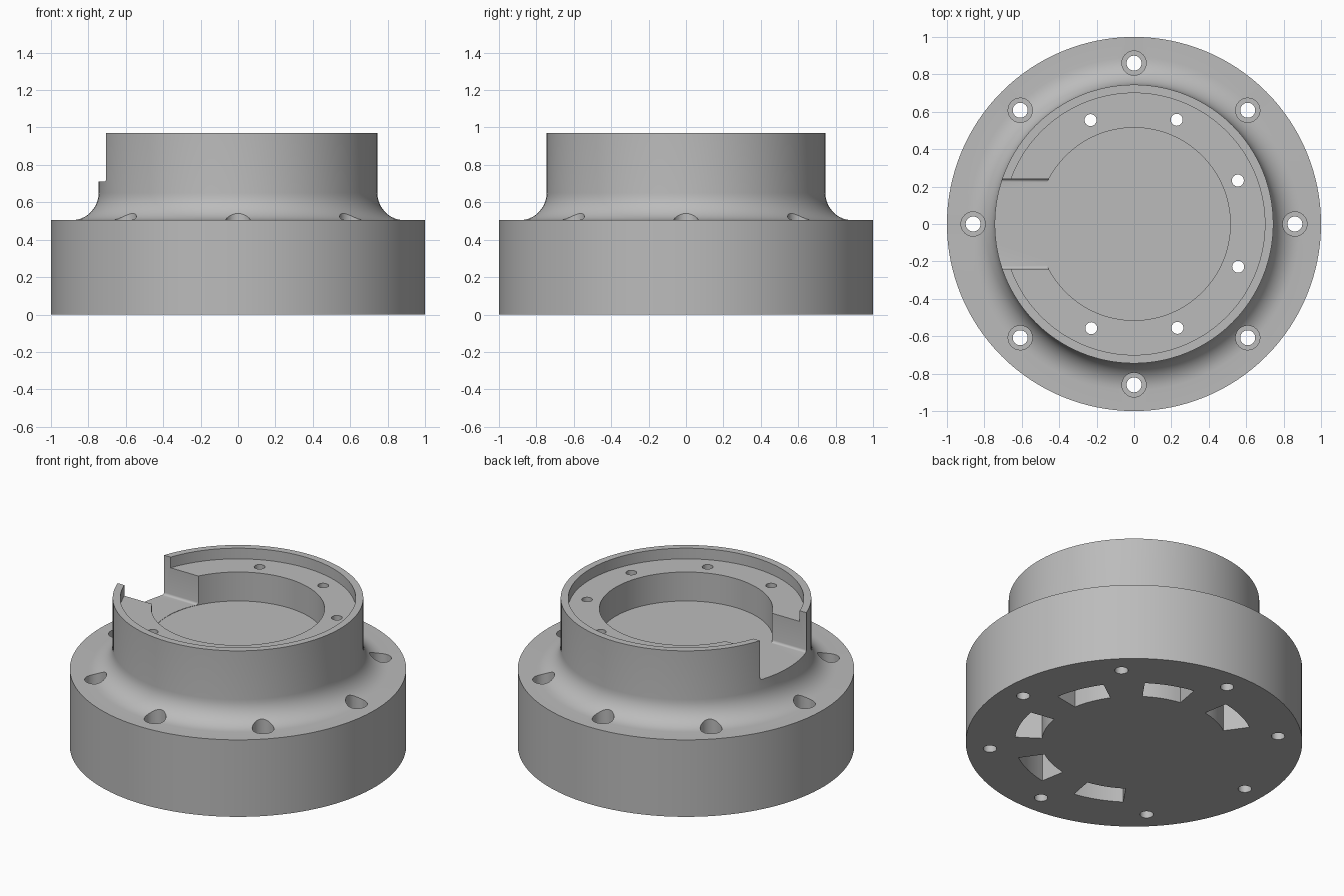
import bpy, bmesh, math
from mathutils import Vector

if "Cube" in bpy.data.objects:
    bpy.data.objects.remove(bpy.data.objects["Cube"])


def lathe(bm, profile, segs, cx=0.0, cy=0.0):
    """Revolve (radius, z) points, closing both ends with flat caps."""
    rings = []
    for r, z in profile:
        rings.append([bm.verts.new((cx + r * math.cos(2 * math.pi * i / segs),
                                    cy + r * math.sin(2 * math.pi * i / segs), z))
                      for i in range(segs)])
    for a, b in zip(rings, rings[1:]):
        for i in range(segs):
            j = (i + 1) % segs
            bm.faces.new((a[i], a[j], b[j], b[i]))
    bm.faces.new(rings[0][::-1])
    bm.faces.new(rings[-1])


def prism(bm, outline, offset):
    """Extrude a flat outline of 3D points along an offset."""
    a = [bm.verts.new(p) for p in outline]
    b = [bm.verts.new(Vector(p) + Vector(offset)) for p in outline]
    n = len(a)
    for i in range(n):
        bm.faces.new((a[i], a[(i + 1) % n], b[(i + 1) % n], b[i]))
    bm.faces.new(a[::-1])
    bm.faces.new(b)


def make(name, bm):
    bmesh.ops.recalc_face_normals(bm, faces=bm.faces)
    mesh = bpy.data.meshes.new(name)
    bm.to_mesh(mesh)
    bm.free()
    obj = bpy.data.objects.new(name, mesh)
    bpy.context.collection.objects.link(obj)
    return obj


def polar(r, deg):
    return r * math.cos(math.radians(deg)), r * math.sin(math.radians(deg))


# Flanged hub: base disc, concave fillet, collar, rim, ledge and pocket floor
FLOOR, LEDGE, TOP = 0.71, 0.90, 0.97
fillet = [(0.89 - 0.145 * math.sin(t), 0.65 - 0.145 * math.cos(t))
          for t in (math.pi / 2 * i / 10 for i in range(11))]
bm = bmesh.new()
lathe(bm, [(1, 0), (1, 0.505)] + fillet +
      [(0.745, TOP), (0.70, TOP), (0.70, LEDGE), (0.515, LEDGE), (0.515, FLOOR)], 128)
hub = make("flanged_hub", bm)

cutters = []

# Counterbored bolt holes around the flange
bm = bmesh.new()
for k in range(8):
    lathe(bm, [(0.04, -0.1), (0.04, 0.25), (0.065, 0.25), (0.065, 0.8)],
          32, *polar(0.86, 45 * k))
cutters.append(make("bolt_hole_cutter", bm))

# Curved pockets in the underside, one below each ledge hole
angles = [22.7 + 45 * k for k in (-3, -2, -1, 0, 1, 2)]
bm = bmesh.new()
for a in angles:
    sweep = [a - 12.5 + 25 * i / 8 for i in range(9)]
    outline = [(*polar(0.71, t), -0.1) for t in sweep]
    outline += [(*polar(0.55, t), -0.1) for t in reversed(sweep)]
    prism(bm, outline, (0, 0, 0.80))
cutters.append(make("pocket_cutter", bm))

# Small screw holes through the ledge
bm = bmesh.new()
for a in angles:
    lathe(bm, [(0.032, 0.6), (0.032, 1.1)], 24, *polar(0.602, a))
cutters.append(make("screw_hole_cutter", bm))

# Side slot through the collar, with softly rounded lower corners
R, W, Z = 0.015, 0.24, FLOOR + 0.002
corner = [(W - R + R * math.sin(t), Z + R - R * math.cos(t))
          for t in (math.pi / 2 * i / 4 for i in range(5))]
side = corner + [(W, 1.2)]
outline = [(-1, y, z) for y, z in side] + [(-1, -y, z) for y, z in reversed(side)]
bm = bmesh.new()
prism(bm, outline, (0.62, 0, 0))
cutters.append(make("slot_cutter", bm))

# Cut everything out of the hub
bpy.context.view_layer.objects.active = hub
hub.select_set(True)
for c in cutters:
    c.hide_render = True
    mod = hub.modifiers.new(c.name, 'BOOLEAN')
    mod.operation = 'DIFFERENCE'
    mod.solver = 'EXACT'
    mod.object = c
    bpy.ops.object.modifier_apply(modifier=mod.name)
for c in cutters:
    bpy.data.objects.remove(c)

bpy.ops.object.shade_smooth_by_angle(angle=math.radians(30))

grey = bpy.data.materials.new("plain_grey")
grey.diffuse_color = (0.5, 0.5, 0.5, 1)
grey.use_nodes = True
grey.node_tree.nodes["Principled BSDF"].inputs["Base Color"].default_value = grey.diffuse_color
hub.data.materials.clear()
hub.data.materials.append(grey)
